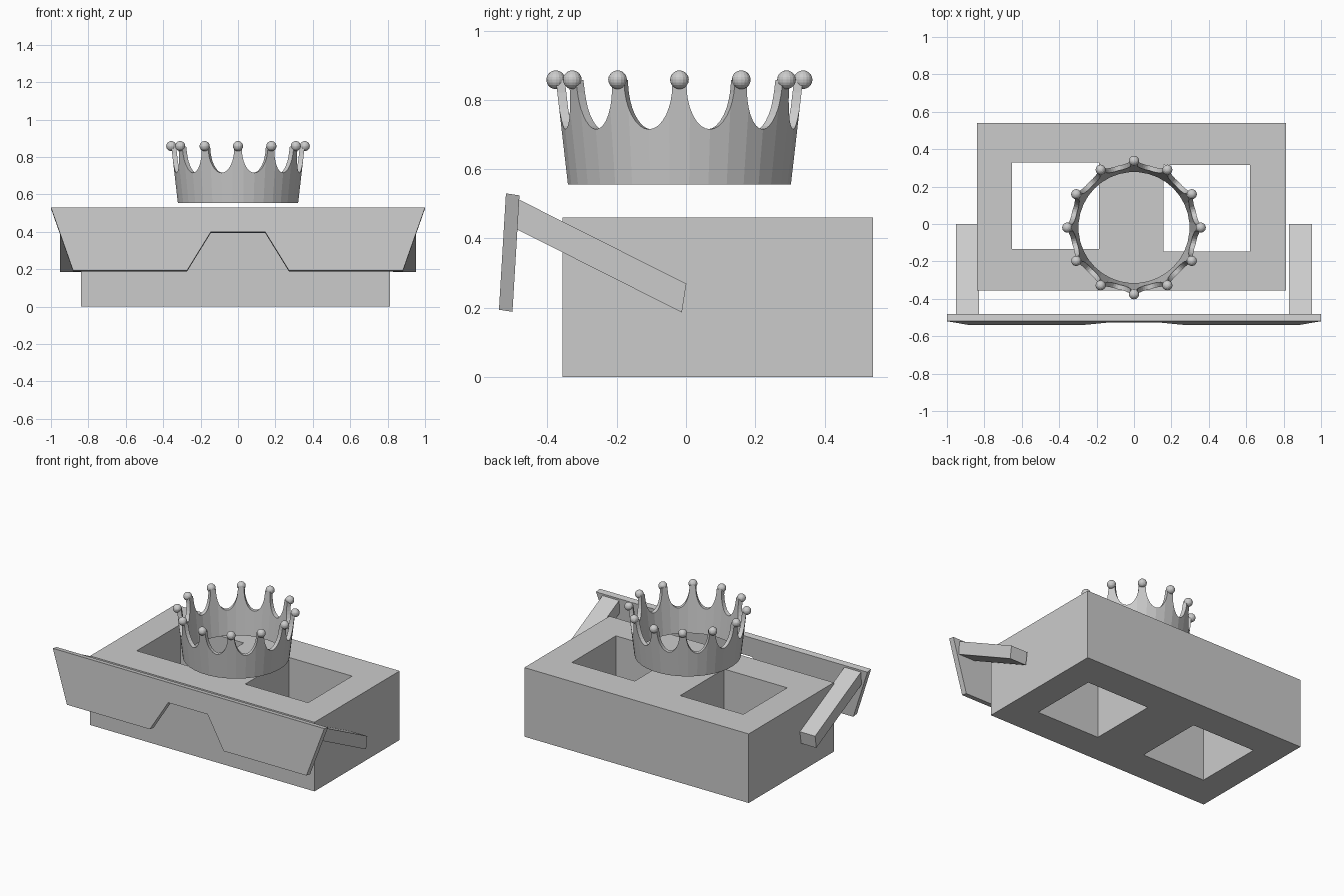
import bpy, bmesh, math

if "Cube" in bpy.data.objects:
    bpy.data.objects.remove(bpy.data.objects["Cube"])

def make_object(name, verts, faces):
    me = bpy.data.meshes.new(name)
    me.from_pydata(verts, [], faces)
    bm = bmesh.new()
    bm.from_mesh(me)
    bmesh.ops.recalc_face_normals(bm, faces=bm.faces)
    bm.to_mesh(me)
    bm.free()
    ob = bpy.data.objects.new(name, me)
    bpy.context.collection.objects.link(ob)
    return ob

def prism(name, outline, offset):
    """Extrude a closed 3D outline along an offset vector."""
    n = len(outline)
    verts = list(outline) + [tuple(a + b for a, b in zip(p, offset)) for p in outline]
    faces = [tuple(range(n)), tuple(range(2 * n - 1, n - 1, -1))]
    faces += [(i, (i + 1) % n, (i + 1) % n + n, i + n) for i in range(n)]
    return make_object(name, verts, faces)

def box(name, x0, x1, y0, y1, z0, z1):
    return prism(name, [(x0, y0, z0), (x1, y0, z0), (x1, y1, z0), (x0, y1, z0)],
                 (0, 0, z1 - z0))

# Block with two square through-holes
block = box("block", -0.84, 0.813, -0.356, 0.54, 0, 0.46)
for x0, x1, y0, y1 in [(-0.652, -0.187, -0.134, 0.328), (0.157, 0.62, -0.148, 0.315)]:
    cutter = box("hole_cutter", x0, x1, y0, y1, -0.1, 0.6)
    cutter.hide_render = True
    mod = block.modifiers.new("hole", 'BOOLEAN')
    mod.operation, mod.solver, mod.object = 'DIFFERENCE', 'EXACT', cutter
    bpy.context.view_layer.objects.active = block
    bpy.ops.object.modifier_apply(modifier=mod.name)
    bpy.data.objects.remove(cutter)

# Tilted front visor with a notch
half = [(1.0, 0.53), (0.882, 0.194), (0.272, 0.194), (0.145, 0.40)]
outline = half + [(-x, z) for x, z in reversed(half)]
prism("front_visor",
      [(x, -0.54 + (z - 0.194) * 0.06, z) for x, z in outline], (0, 0.039, -0.006))

# Sloping side arms
arm = [(-0.486, 0.514), (0.001, 0.269), (-0.012, 0.186), (-0.486, 0.425)]
for side, label in ((1, "right"), (-1, "left")):
    prism(label + "_arm", [(side * 0.83, y, z) for y, z in arm], (side * 0.122, 0, 0))

# Crown band: flared wall with scalloped top edge, 36 flat sides
CY, Z0, Z_VALLEY, Z_NECK, Z_TIP = -0.019, 0.555, 0.715, 0.845, 0.857
NECK, THICK, POINTS = 3.3, 0.026, 12

def wall_point(deg, z, inset):
    r = 0.323 + (z - Z0) * 0.116 - inset
    local = math.radians((deg + 5) % 10 - 5)
    r *= math.cos(math.radians(5)) / math.cos(local)
    a = math.radians(deg)
    return (r * math.cos(a), CY + r * math.sin(a), z)

def top_height(off):
    if off < NECK:
        return Z_TIP
    t = (15 - off) / (15 - NECK)
    return Z_NECK - (Z_NECK - Z_VALLEY) * math.sqrt(max(0, 1 - t * t))

steps = [NECK, 3.5, 4.1, 5, 6.4, 8.3, 10.5, 12.7]
columns = []
for k in range(POINTS):
    offs = [(-o, top_height(o)) for o in reversed(steps)]
    offs += [(-NECK + 0.05, Z_TIP), (NECK - 0.05, Z_TIP)]
    offs += [(o, top_height(o)) for o in steps] + [(15, Z_VALLEY)]
    columns += [(k * 30 + o, z) for o, z in offs]

verts, faces = [], []
for deg, z in columns:
    verts += [wall_point(deg, Z0, 0), wall_point(deg, z, 0),
              wall_point(deg, z, THICK), wall_point(deg, Z0, THICK)]
n = len(columns)
for i in range(n):
    a, b = 4 * i, 4 * ((i + 1) % n)
    faces += [(a + j, b + j, b + (j + 1) % 4, a + (j + 1) % 4) for j in range(4)]
crown = make_object("crown_band", verts, faces)

# Balls on the crown points
for k in range(POINTS):
    a = math.radians(30 * k)
    me = bpy.data.meshes.new("crown_ball")
    bm = bmesh.new()
    bmesh.ops.create_uvsphere(bm, u_segments=16, v_segments=10, radius=0.027)
    bm.to_mesh(me)
    bm.free()
    ball = bpy.data.objects.new("crown_ball", me)
    ball.location = (0.357 * math.cos(a), CY + 0.357 * math.sin(a), 0.858)
    bpy.context.collection.objects.link(ball)
